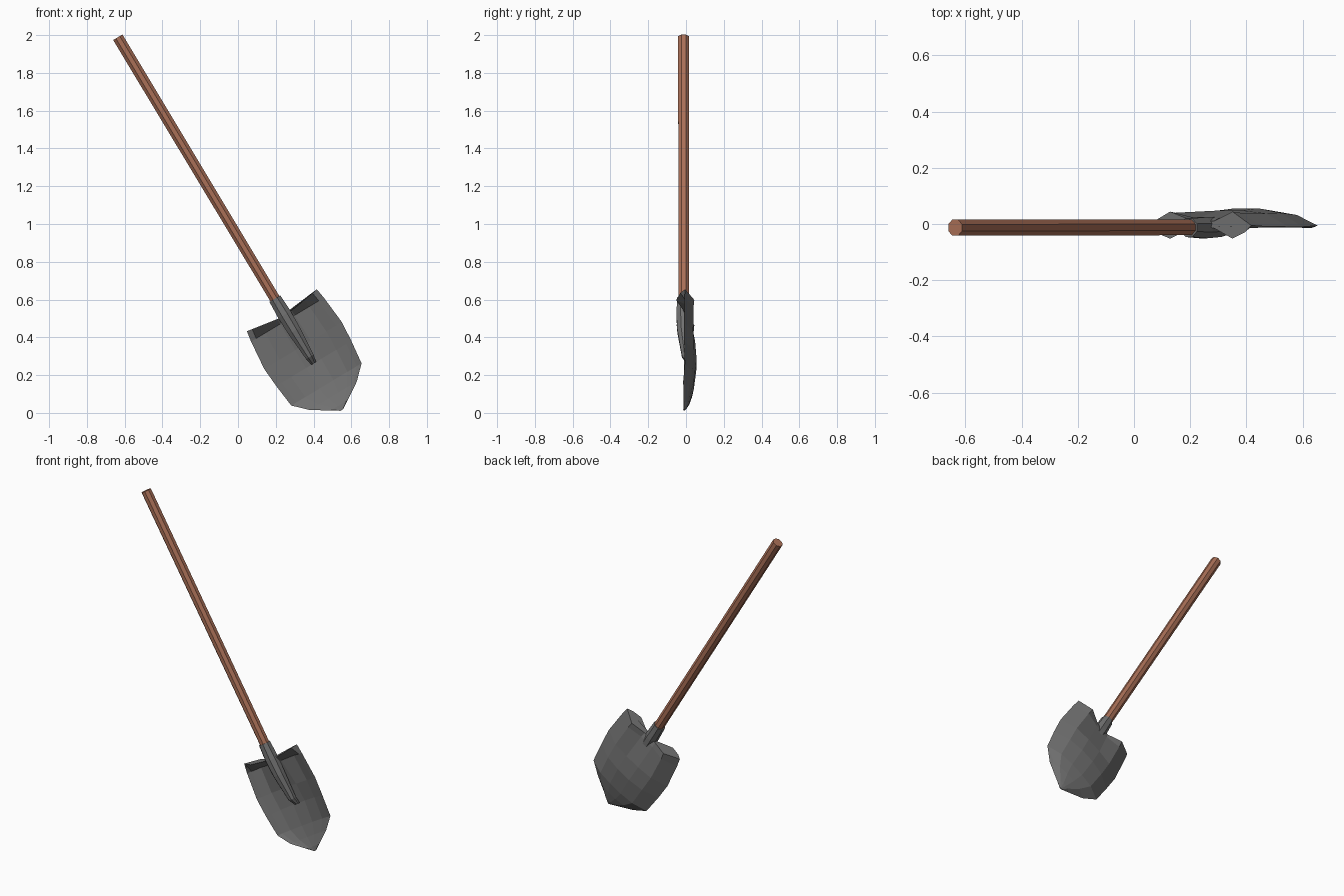
import bpy, bmesh, math
from mathutils import Vector

if "Cube" in bpy.data.objects:
    bpy.data.objects.remove(bpy.data.objects["Cube"])

# Tilted frame: s runs down the shaft, t across the blade, y is depth
ORIGIN = Vector((0.195, 0, 0.605))
ALONG = Vector((0.515, 0, -0.857)).normalized()
ACROSS = Vector((-ALONG.z, 0, ALONG.x))


def place(s, t, y):
    return ORIGIN + ALONG * s + ACROSS * t + Vector((0, y, 0))


def material(name, rgb):
    m = bpy.data.materials.new(name)
    m.diffuse_color = (*rgb, 1)
    m.use_nodes = True
    m.node_tree.nodes["Principled BSDF"].inputs["Base Color"].default_value = m.diffuse_color
    return m


def loft(name, rings, mat):
    """Closed skin through equal-sized rings of (s, t, y) points."""
    bm = bmesh.new()
    rows = [[bm.verts.new(place(*p)) for p in ring] for ring in rings]
    n = len(rows[0])
    for a, b in zip(rows, rows[1:]):
        for i in range(n):
            j = (i + 1) % n
            bm.faces.new((a[i], a[j], b[j], b[i]))
    bm.faces.new(rows[0])
    bm.faces.new(rows[-1][::-1])
    bmesh.ops.recalc_face_normals(bm, faces=bm.faces)
    me = bpy.data.meshes.new(name)
    bm.to_mesh(me)
    bm.free()
    me.materials.append(mat)
    ob = bpy.data.objects.new(name, me)
    bpy.context.collection.objects.link(ob)
    return ob


def octagon(s, y, r):
    angles = [math.pi / 8 + i * math.pi / 4 for i in range(8)]
    return [(s, r * math.cos(a), y + r * math.sin(a)) for a in angles]


wood = material("brown wood", (0.40, 0.16, 0.095))
steel = material("grey steel", (0.165, 0.165, 0.165))

# Wooden shaft
loft("handle", [octagon(-1.614, -0.013, 0.031), octagon(0.05, -0.012, 0.030)], wood)

# Socket that tapers into the ridge on the front of the blade
loft("socket", [octagon(0, -0.013, 0.036), octagon(0.10, -0.013, 0.041),
                octagon(0.20, -0.011, 0.038), octagon(0.36, 0.002, 0.025),
                octagon(0.40, 0.022, 0.016)], steel)


# Dished blade: each ring has a back row, then a thinner front row
def blade_ring(s, w, back, front, dip=0.0):
    cols_b, cols_f = (1, 0.6, 0.2), (0.86, 0.6, 0.2)

    def half(cols, ys):
        return [(s + dip * (1 - f), f * w, y) for f, y in zip(cols, ys)]

    def mirror(pts):
        return [(a, -t, y) for a, t, y in pts]
    b, f = half(cols_b, back), half(cols_f, front)
    return mirror(b) + b[::-1] + f + mirror(f)[::-1]


blade = [
    # top edge with the forward-bulging foot treads
    blade_ring(0.072, 0.216, (-0.005, 0.044, 0.010), (-0.030, -0.052, -0.014), 0.035),
    blade_ring(0.13, 0.225, (-0.008, 0.040, 0.020), (0.000, 0.022, 0.005)),
    blade_ring(0.29, 0.240, (-0.010, 0.038, 0.048), (0.002, 0.022, 0.032)),
    blade_ring(0.40, 0.232, (-0.010, 0.040, 0.056), (0.002, 0.024, 0.040)),
    blade_ring(0.53, 0.217, (-0.006, 0.032, 0.042), (0.003, 0.018, 0.026)),
    blade_ring(0.60, 0.146, (-0.015, 0.018, 0.026), (-0.004, 0.006, 0.010)),
    blade_ring(0.66, 0.052, (-0.012, 0.004, 0.008), (-0.012, -0.010, -0.008)),
    blade_ring(0.688, 0.008, (-0.010, -0.006, -0.006), (-0.012, -0.012, -0.012)),
]
loft("blade", blade, steel)
